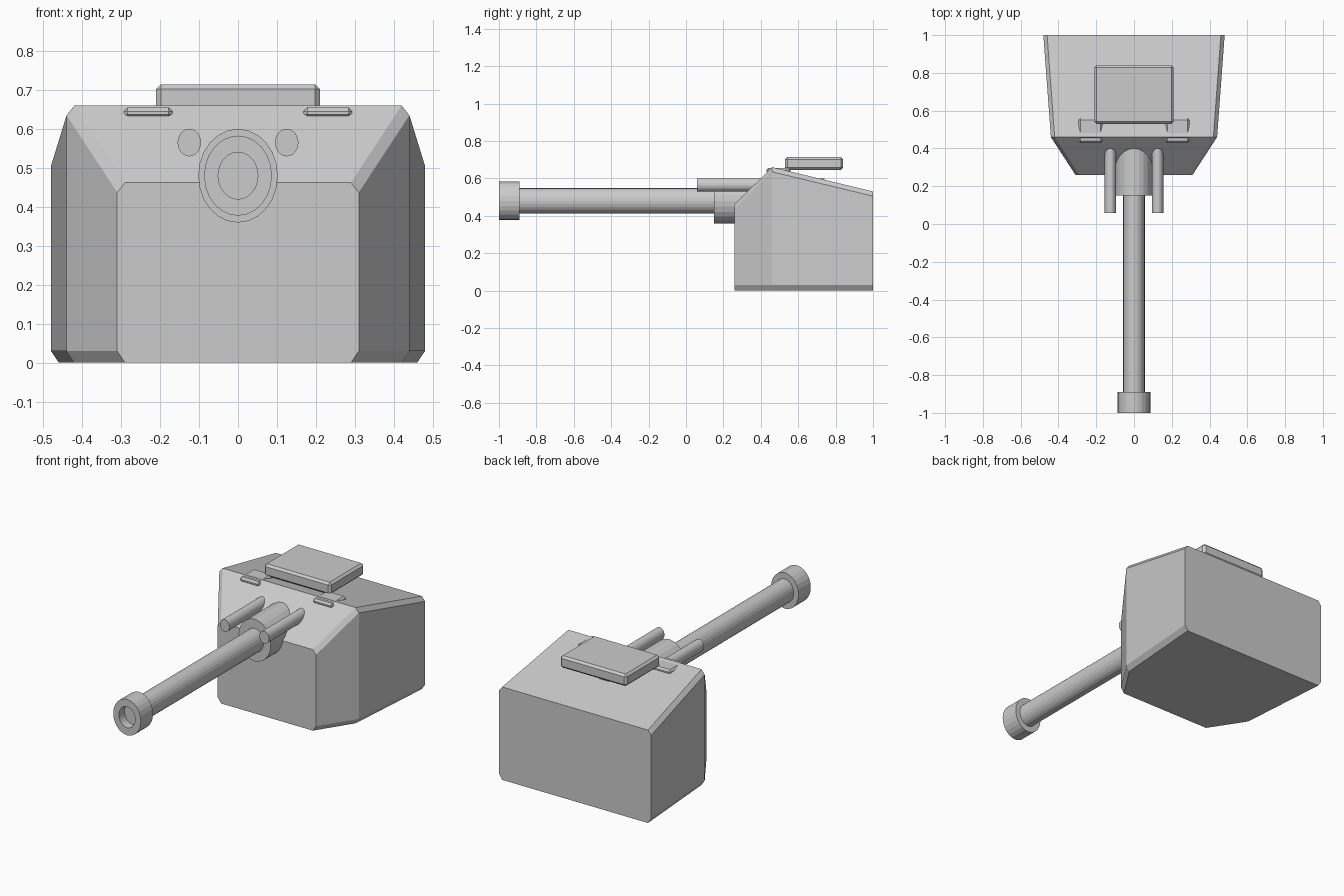
import bpy, bmesh, math

if "Cube" in bpy.data.objects:
    bpy.data.objects.remove(bpy.data.objects["Cube"])

ZS = 1.18  # round parts are slightly taller than wide


def finish(bm, name, smooth=False):
    bmesh.ops.recalc_face_normals(bm, faces=bm.faces)
    me = bpy.data.meshes.new(name)
    bm.to_mesh(me)
    bm.free()
    ob = bpy.data.objects.new(name, me)
    bpy.context.collection.objects.link(ob)
    return ob


def loft(name, rings, closed=False):
    """Skin matching rings of points; cap the ends unless closed into a loop."""
    bm = bmesh.new()
    vs = [[bm.verts.new(p) for p in r] for r in rings]
    n = len(rings[0])
    for a, b in zip(vs, vs[1:]):
        for i in range(n):
            j = (i + 1) % n
            bm.faces.new((a[i], a[j], b[j], b[i]))
    bm.faces.new(vs[0])
    bm.faces.new(vs[-1])
    return finish(bm, name)


def tube(name, profile, x=0.0, z=0.48, n=24):
    """Elliptical lathe along y from (y, radius) pairs."""
    def ring(y, r):
        return [(x + r * math.cos(2 * math.pi * i / n), y,
                 z + ZS * r * math.sin(2 * math.pi * i / n)) for i in range(n)]
    return loft(name, [ring(y, r) for y, r in profile])


def box(name, x0, x1, y0, y1, z0, z1, bevel):
    bm = bmesh.new()
    bmesh.ops.create_cube(bm, size=1)
    for v in bm.verts:
        v.co = ((x0 + x1) / 2 + v.co.x * (x1 - x0),
                (y0 + y1) / 2 + v.co.y * (y1 - y0),
                (z0 + z1) / 2 + v.co.z * (z1 - z0))
    bmesh.ops.bevel(bm, geom=bm.edges[:], offset=bevel, segments=1,
                    affect='EDGES', profile=0.5)
    return finish(bm, name)


# Turret shell: chamfered cross-sections at front, ridge and back
def section(y, w, top):
    half = [(w - 0.02, 0), (w, 0.03), (w, top - 0.025), (w - 0.02, top)]
    pts = half + [(-px, pz) for px, pz in reversed(half)]
    return [(px, y, pz) for px, pz in pts]


loft("turret_shell", [section(0.26, 0.31, 0.462),
                      section(0.46, 0.44, 0.66),
                      section(1.0, 0.48, 0.53)])

# Main gun: sleeve, barrel, hollow muzzle
tube("gun_sleeve", [(0.15, 0.102), (0.74, 0.102)])
tube("gun_barrel", [(-0.90, 0.057), (0.30, 0.057)])
tube("gun_muzzle", [(-0.89, 0.087), (-1.0, 0.087), (-1.0, 0.051), (-0.95, 0.051)])

# Roof hatch
box("roof_hatch", -0.21, 0.21, 0.53, 0.84, 0.645, 0.714, 0.012)

# Paired side tubes and periscopes
for side, s in (("left", -1), ("right", 1)):
    tube(side + "_side_tube", [(0.058, 0.03), (0.6, 0.03)], x=s * 0.125, z=0.565)
    xa, xb = sorted((s * 0.168, s * 0.293))
    box(side + "_periscope", xa, xb, 0.43, 0.56, 0.627, 0.655, 0.01)
